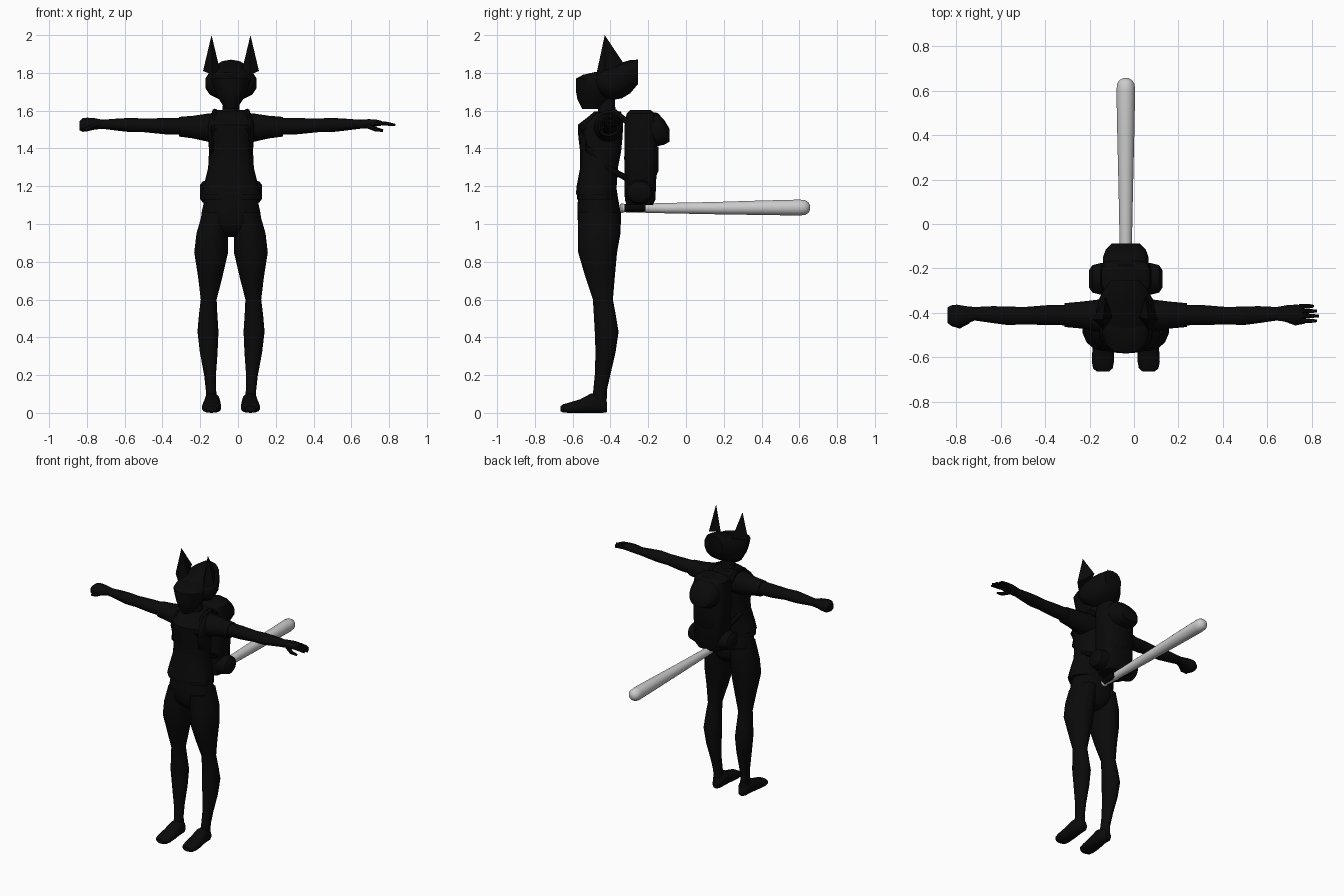
import bpy, bmesh, math
from mathutils import Vector

CX = -0.037  # middle of the figure


def material(name, v):
    m = bpy.data.materials.new(name)
    m.diffuse_color = (v, v, v, 1)
    return m


BLACK = material("black", 0.003)
GREY = material("light_grey", 0.6)


def finish(name, bm, mat, angle=40):
    bmesh.ops.recalc_face_normals(bm, faces=bm.faces)
    me = bpy.data.meshes.new(name)
    bm.to_mesh(me)
    bm.free()
    me.materials.append(mat)
    ob = bpy.data.objects.new(name, me)
    bpy.context.collection.objects.link(ob)
    bpy.ops.object.select_all(action='DESELECT')
    ob.select_set(True)
    bpy.context.view_layer.objects.active = ob
    bpy.ops.object.shade_smooth_by_angle(angle=math.radians(angle))
    return ob


def loft(name, axis, sections, side=1, n=14, power=2.0, mat=BLACK):
    """Skin oval sections (position, centre a, centre b, radius a, radius b) along an axis.
    x is measured outward from the middle of the figure, towards the given side."""
    bm = bmesh.new()
    rings = []
    for t, a, b, ra, rb in sections:
        ring = []
        for i in range(n):
            w = 2 * math.pi * (i + 0.5) / n
            c, s = math.cos(w), math.sin(w)
            u = a + ra * math.copysign(abs(c) ** (2 / power), c)
            v = b + rb * math.copysign(abs(s) ** (2 / power), s)
            x, y, z = {'x': (t, u, v), 'y': (u, t, v), 'z': (u, v, t)}[axis]
            ring.append(bm.verts.new((CX + side * x, y, z)))
        rings.append(ring)
    for r, q in zip(rings, rings[1:]):
        for i in range(n):
            j = (i + 1) % n
            bm.faces.new((r[i], r[j], q[j], q[i]))
    bm.faces.new(rings[0])
    bm.faces.new(rings[-1])
    return finish(name, bm, mat)


def tube(name, points, radii, side=1, n=8):
    """Round limb through a few points."""
    bm = bmesh.new()
    pts = [Vector((CX + side * p[0], p[1], p[2])) for p in points]
    rings = []
    for k, p in enumerate(pts):
        d = (pts[min(k + 1, len(pts) - 1)] - pts[max(k - 1, 0)]).normalized()
        q = d.to_track_quat('Z', 'Y')
        rings.append([bm.verts.new(p + q @ Vector((radii[k] * math.cos(2 * math.pi * i / n),
                                                   radii[k] * math.sin(2 * math.pi * i / n), 0)))
                      for i in range(n)])
    for r, q in zip(rings, rings[1:]):
        for i in range(n):
            j = (i + 1) % n
            bm.faces.new((r[i], r[j], q[j], q[i]))
    bm.faces.new(rings[0])
    bm.faces.new(rings[-1])
    return finish(name, bm, BLACK)


# Head, hair and neck
loft("head", 'z', [(1.61, 0, -.505, .032, .045), (1.66, 0, -.485, .065, .09),
                   (1.70, 0, -.47, .085, .112), (1.77, 0, -.465, .108, .117),
                   (1.79, 0, -.45, .10, .095), (1.805, 0, -.43, .07, .05)], power=2.3)
loft("hair", 'y', [(-.48, 0, 1.765, .10, .035), (-.45, 0, 1.745, .125, .07),
                   (-.40, 0, 1.745, .138, .09), (-.34, 0, 1.76, .125, .095),
                   (-.295, 0, 1.78, .10, .088), (-.255, 0, 1.805, .068, .065)], power=2.4)
loft("neck", 'z', [(1.55, 0, -.42, .05, .05), (1.67, 0, -.42, .042, .042)])

# Torso, jacket and belt
loft("hips", 'z', [(.93, 0, -.455, .04, .06), (.96, 0, -.455, .10, .095),
                   (1.0, 0, -.458, .165, .114), (1.06, 0, -.46, .158, .115),
                   (1.12, 0, -.465, .145, .108), (1.2, 0, -.465, .13, .095)], n=18)
loft("jacket", 'z', [(1.155, 0, -.478, .157, .105), (1.20, 0, -.473, .147, .106),
                     (1.30, 0, -.46, .122, .10), (1.38, 0, -.452, .118, .108),
                     (1.46, 0, -.453, .122, .117), (1.525, 0, -.453, .125, .12),
                     (1.57, 0, -.425, .12, .09), (1.595, 0, -.415, .085, .07)], n=18, power=2.4)
loft("belt", 'z', [(1.13, 0, -.47, .165, .108), (1.16, 0, -.47, .165, .108)], n=18)

# Legs, feet, ears, sleeves, arms and straps on both sides
for side, label in ((1, "left"), (-1, "right")):
    loft(label + "_leg", 'z', [
        (1.06, .078, -.458, .075, .112), (.95, .10, -.46, .085, .113),
        (.85, .105, -.468, .092, .103), (.72, .11, -.455, .066, .078),
        (.60, .118, -.44, .043, .053), (.52, .121, -.43, .05, .058),
        (.43, .122, -.42, .057, .063), (.32, .118, -.426, .048, .053),
        (.20, .111, -.442, .032, .041), (.12, .106, -.455, .028, .036),
        (.04, .102, -.462, .032, .042)], side)
    loft(label + "_foot", 'y', [
        (-.418, .10, .03, .022, .026), (-.44, .10, .045, .036, .045),
        (-.50, .10, .052, .042, .052), (-.56, .102, .036, .049, .036),
        (-.62, .103, .027, .051, .027), (-.65, .103, .024, .045, .022),
        (-.664, .103, .022, .028, .014)], side, power=2.5)
    # Pointed ear
    bm = bmesh.new()
    v = [bm.verts.new((CX + side * x, y, z)) for x, y, z in
         ((.148, -.43, 1.81), (.10, -.475, 1.79), (.06, -.42, 1.82), (.09, -.33, 1.85), (.103, -.43, 2.0))]
    bm.faces.new(v[:4])
    for i in range(4):
        bm.faces.new((v[i], v[(i + 1) % 4], v[4]))
    finish(label + "_ear", bm, BLACK, 20)
    loft(label + "_sleeve", 'x', [(.06, -.415, 1.51, .08, .075), (.12, -.413, 1.51, .075, .075),
                                  (.20, -.41, 1.513, .062, .06), (.275, -.41, 1.515, .055, .052)], side)
    loft(label + "_arm", 'x', [
        (.22, -.41, 1.518, .048, .044), (.35, -.41, 1.518, .046, .043),
        (.46, -.413, 1.522, .04, .036), (.53, -.413, 1.524, .043, .038),
        (.60, -.408, 1.526, .039, .032), (.68, -.404, 1.528, .031, .024),
        (.73, -.405, 1.53, .032, .022)], side)
    tube(label + "_strap", [(.085, -.31, 1.54), (.085, -.38, 1.595), (.085, -.47, 1.575),
                            (.09, -.545, 1.50), (.10, -.52, 1.40), (.105, -.42, 1.30),
                            (.08, -.31, 1.24)], [.016] * 7, side)

# Closed right hand
loft("right_fist", 'x', [(.68, -.404, 1.528, .031, .024), (.72, -.41, 1.53, .041, .03),
                         (.76, -.413, 1.527, .051, .036), (.785, -.413, 1.524, .048, .036),
                         (.803, -.41, 1.52, .035, .024)], -1, power=2.5)
tube("right_thumb", [(.71, -.435, 1.525), (.75, -.458, 1.508), (.785, -.45, 1.497)], [.014, .013, .009], -1)

# Open left hand
loft("left_palm", 'x', [(.68, -.404, 1.528, .031, .024), (.73, -.403, 1.534, .039, .021),
                        (.77, -.403, 1.535, .041, .018), (.795, -.403, 1.533, .037, .013)], 1, power=2.5)
for i, (y, tip) in enumerate(((-.370, .845), (-.392, .86), (-.414, .87), (-.436, .86))):
    tube("left_finger_%d" % (i + 1), [(.78, y, 1.535), (.825, y, 1.531), (tip, y, 1.524)],
         [.011, .010, .006])
tube("left_thumb", [(.72, -.425, 1.522), (.765, -.445, 1.502), (.805, -.442, 1.494)], [.015, .012, .007])

# Backpack with bulging flap pocket, rear pouch and bedroll
loft("backpack", 'z', [(1.10, 0, -.245, .09, .07), (1.13, 0, -.243, .11, .082),
                       (1.35, 0, -.24, .115, .088), (1.54, 0, -.24, .118, .085),
                       (1.585, 0, -.24, .11, .075), (1.603, 0, -.24, .085, .055)], n=16, power=3.5)
loft("flap_pocket", 'y', [(-.22, 0, 1.505, .105, .095), (-.15, 0, 1.50, .105, .088),
                          (-.115, 0, 1.485, .092, .065), (-.088, 0, 1.47, .065, .035)], power=2.4)
loft("rear_pouch", 'z', [(1.26, 0, -.20, .075, .045), (1.28, 0, -.20, .082, .054),
                         (1.41, 0, -.20, .082, .054)], power=3)
loft("bedroll", 'x', [(s * x, -.247, 1.17, r, r * .9) for s, x, r in
                      ((-1, .165, .04), (-1, .15, .063), (-1, .11, .073),
                       (1, .11, .073), (1, .15, .063), (1, .165, .04))], n=16)
loft("bat_holder", 'y', [(-.325, 0, 1.085, .035, .022), (-.24, 0, 1.085, .04, .024),
                         (-.215, 0, 1.085, .036, .022)], n=12)

# Baseball bat
loft("bat", 'y', [(-.35, 0, 1.084, .02, .02), (-.34, 0, 1.084, .026, .026), (-.325, 0, 1.084, .022, .022),
                  (-.10, 0, 1.084, .028, .028), (.15, 0, 1.084, .033, .033), (.40, 0, 1.086, .039, .039),
                  (.60, 0, 1.087, .043, .043), (.63, 0, 1.087, .04, .04), (.648, 0, 1.087, .029, .029),
                  (.657, 0, 1.087, .012, .012)], n=16, mat=GREY)
